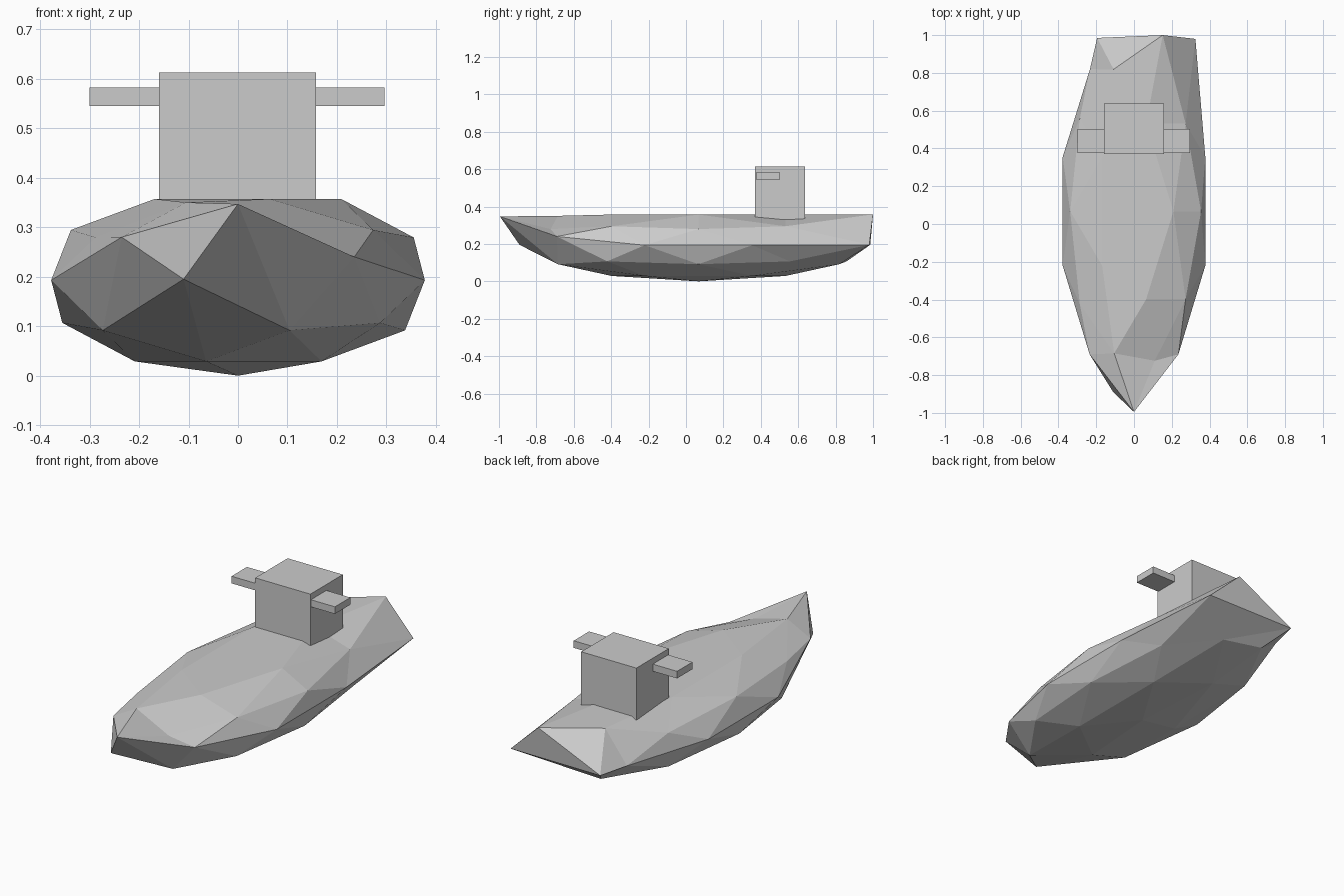
import bpy, bmesh
from mathutils import Vector

if "Cube" in bpy.data.objects:
    bpy.data.objects.remove(bpy.data.objects["Cube"])


def add_object(name, bm):
    mesh = bpy.data.meshes.new(name)
    bm.to_mesh(mesh)
    bm.free()
    obj = bpy.data.objects.new(name, mesh)
    bpy.context.collection.objects.link(obj)
    return obj


def add_box(name, low, high):
    low, high = Vector(low), Vector(high)
    bm = bmesh.new()
    bmesh.ops.create_cube(bm, size=1)
    for v in bm.verts:
        v.co = (low + high) / 2 + v.co * (high - low)
    return add_object(name, bm)


# Hull: stretched low-poly icosphere with a flattened deck
DECK = 0.357
bm = bmesh.new()
bmesh.ops.create_icosphere(bm, subdivisions=2, radius=1)
for v in bm.verts:
    x, y, z = v.co
    v.co = (0.397 * x, 0.067 + 0.93 * y, min(DECK, 0.193 * (1 + z)))

# Bow and stern points pulled out: (position on stretched ball, new position)
moves = [
    ((0, -0.863, 0.193), (0, -0.995, 0.347)),            # bow tip
    ((-0.11, -0.724, 0.107), (-0.11, -0.89, 0.195)),     # stem
    ((-0.233, -0.685, 0.193), (-0.235, -0.69, 0.28)),    # left bow rail
    ((0.233, -0.685, 0.193), (0.235, -0.69, 0.24)),      # right bow rail
    ((-0.105, -0.685, 0.295), (-0.105, -0.685, 0.35)),   # bow deck
    ((0, 0.997, 0.193), (-0.195, 0.985, 0.195)),         # transom left
    ((0.233, 0.819, 0.193), (0.325, 0.98, 0.195)),       # transom right
    ((0.11, 0.858, 0.279), (0.152, 1.0, 0.358)),         # transom top
    ((-0.105, 0.819, 0.295), (-0.108, 0.819, 0.355)),    # stern deck
]
targets = [(min(bm.verts, key=lambda v: (v.co - Vector(a)).length), b) for a, b in moves]
for v, b in targets:
    v.co = b
bmesh.ops.recalc_face_normals(bm, faces=bm.faces)
add_object("hull", bm)

# Wheelhouse and the bridge wings sticking out of its sides
add_box("wheelhouse", (-0.16, 0.37, 0.33), (0.158, 0.637, 0.613))
add_box("bridge_wings", (-0.30, 0.375, 0.545), (0.296, 0.502, 0.582))
